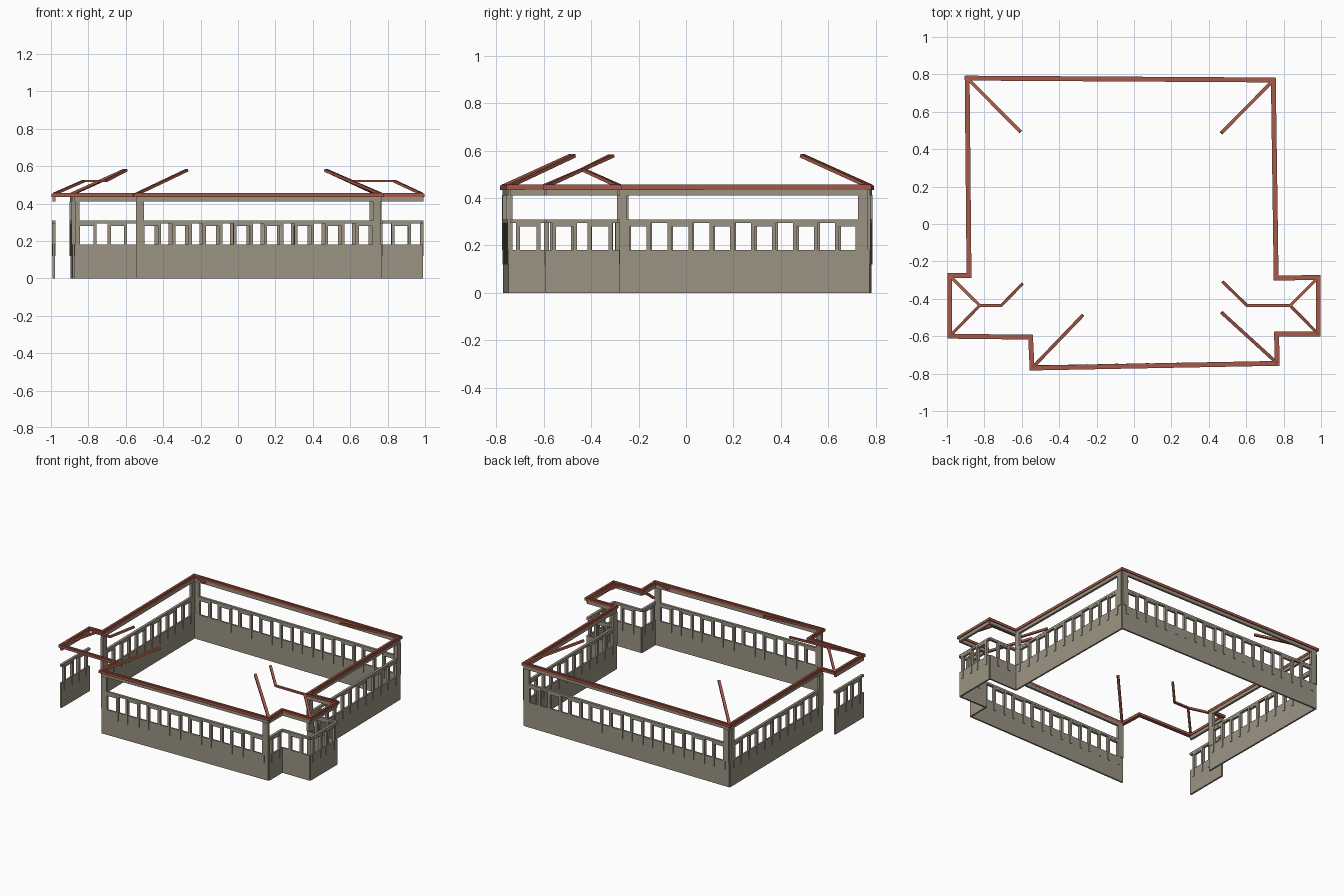
import bpy
import bmesh
from mathutils import Matrix, Vector

cube = bpy.data.objects.get("Cube")
if cube:
    bpy.data.objects.remove(cube)


def material(name, color):
    m = bpy.data.materials.new(name)
    m.use_nodes = True
    m.diffuse_color = (*color, 1)
    m.node_tree.nodes["Principled BSDF"].inputs["Base Color"].default_value = (*color, 1)
    return m


stone = material("warm grey stone", (0.33, 0.295, 0.23))
red = material("brick red", (0.38, 0.10, 0.065))


def beam(bm, a, b, width, height, extend=0.0):
    """Add a box running from a to b, centred on that line."""
    a, b = Vector(a), Vector(b)
    along = (b - a).normalized()
    side = Vector((0, 0, 1)).cross(along).normalized()
    up = along.cross(side)
    length = (b - a).length + 2 * extend
    frame = Matrix((along, side, up)).transposed().to_4x4()
    place = Matrix.Translation((a + b) / 2) @ frame
    size = Matrix.Diagonal((length, width, height, 1))
    bmesh.ops.create_cube(bm, size=1, matrix=place @ size)


def finish(bm, name, mat):
    mesh = bpy.data.meshes.new(name)
    bm.to_mesh(mesh)
    bm.free()
    mesh.materials.append(mat)
    obj = bpy.data.objects.new(name, mesh)
    bpy.context.collection.objects.link(obj)


SILL, RAIL, BEAM, EAVE = 0.18, 0.302, 0.422, 0.443


def build_wall(name, start, end, windows, columns):
    a, b = Vector((*start, 0)), Vector((*end, 0))
    run = (b - a).normalized()

    def span(bm, s, t, low, high, depth):
        mid = Vector((0, 0, (low + high) / 2))
        beam(bm, a + run * s + mid, a + run * t + mid, depth, high - low)

    length = (b - a).length
    # Parapet
    bm = bmesh.new()
    span(bm, 0, length, 0, SILL, 0.012)
    finish(bm, name + "_parapet", stone)
    # Handrail and the post frames beneath it
    bm = bmesh.new()
    span(bm, 0, length, RAIL - 0.008, RAIL + 0.008, 0.018)
    pitch = length / windows
    for i in range(windows):
        c = (i + 0.5) * pitch
        for s in (-1, 1):
            p = c + s * 0.044
            span(bm, p - 0.0085, p + 0.0085, 0.12, RAIL - 0.008, 0.02)
        span(bm, c - 0.036, c + 0.036, 0.281, RAIL - 0.008, 0.016)
    finish(bm, name + "_railing", stone)
    # Beam below the eave
    bm = bmesh.new()
    span(bm, 0, length, 0.411, 0.435, 0.016)
    finish(bm, name + "_beam", stone)
    # Flat columns at both ends
    if columns:
        bm = bmesh.new()
        span(bm, 0, 0.042, SILL, 0.412, 0.02)
        span(bm, length - 0.042, length, SILL, 0.412, 0.02)
        finish(bm, name + "_columns", stone)


walls = [
    ("front_wall", (-0.545, -0.765), (0.763, -0.742), 8, True),
    ("return_wall", (0.763, -0.742), (0.763, -0.588), 1, False),
    ("left_bay_front", (0.763, -0.588), (0.983, -0.588), 1, False),
    ("left_bay_side", (0.983, -0.588), (0.983, -0.287), 2, False),
    ("left_bay_back", (0.983, -0.287), (0.758, -0.29), 1, False),
    ("left_wall", (0.758, -0.29), (0.745, 0.768), 6, True),
    ("back_wall", (0.745, 0.768), (-0.89, 0.777), 10, True),
    ("right_wall", (-0.89, 0.777), (-0.88, -0.285), 6, True),
    ("right_bay_side", (-0.985, -0.28), (-0.985, -0.6), 2, False),
]
for w in walls:
    build_wall(*w)

# Eave band around the whole outline
outline = [
    (-0.882, -0.275), (-0.985, -0.275), (-0.985, -0.6), (-0.553, -0.605),
    (-0.545, -0.77), (0.766, -0.745), (0.762, -0.588), (0.985, -0.588),
    (0.985, -0.285), (0.76, -0.29), (0.745, 0.77), (-0.892, 0.78),
    (-0.882, -0.275),
]
bm = bmesh.new()
for p, q in zip(outline, outline[1:]):
    beam(bm, (*p, EAVE), (*q, EAVE), 0.026, 0.018, 0.012)
    beam(bm, (*p, EAVE + 0.009), (*q, EAVE + 0.009), 0.014, 0.008, 0.007)
finish(bm, "eave_band", red)

# Corner hips of the main roof
FOOT, TOP, RIDGE = 0.45, 0.578, 0.52
hips = {
    "back_right_hip": ((-0.89, 0.778), (-0.607, 0.493)),
    "back_left_hip": ((0.745, 0.768), (0.467, 0.487)),
    "front_right_hip": ((-0.543, -0.768), (-0.273, -0.487)),
    "front_left_hip": ((0.765, -0.744), (0.467, -0.472)),
}
for name, (p, q) in hips.items():
    bm = bmesh.new()
    beam(bm, (*p, FOOT), (*q, TOP), 0.018, 0.014)
    finish(bm, name, red)

# Bay roofs: two hips, a level ridge and a valley rising to the main roof
bays = {
    "right_bay_roof": (-0.985, -0.277, -0.6, -0.825, -0.71, (-0.597, -0.32)),
    "left_bay_roof": (0.985, -0.286, -0.588, 0.835, 0.605, (0.473, -0.308)),
}
for name, (x, y_back, y_front, outer, inner, valley) in bays.items():
    bm = bmesh.new()
    y = -0.436
    for foot in (y_back, y_front):
        beam(bm, (x, foot, FOOT), (outer, y, RIDGE), 0.016, 0.013)
    beam(bm, (outer, y, RIDGE), (inner, y, RIDGE), 0.016, 0.012, 0.004)
    beam(bm, (inner, y, RIDGE), (*valley, TOP), 0.016, 0.013)
    finish(bm, name, red)
